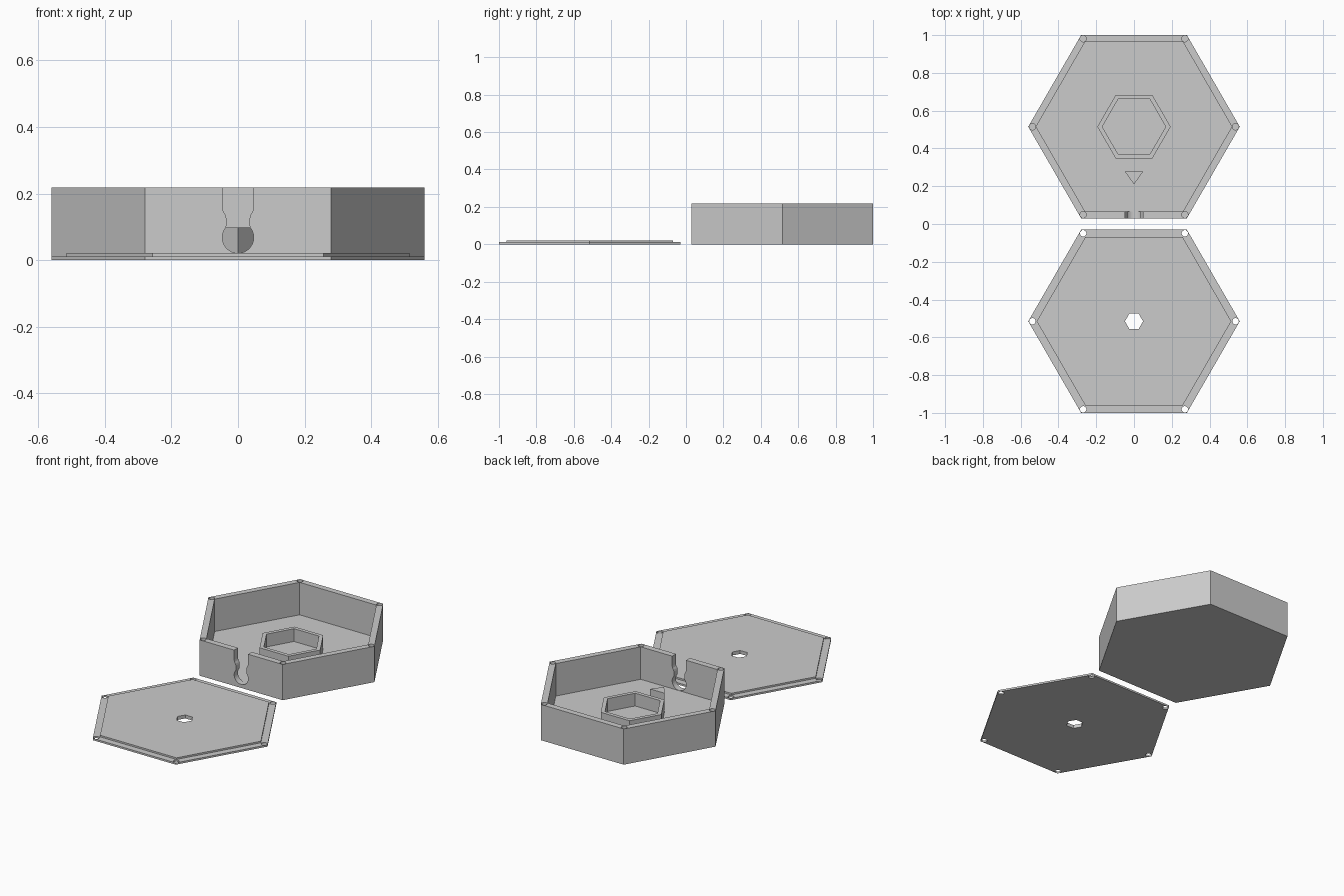
import bpy, bmesh
from math import sin, cos, pi, radians
from mathutils import Matrix

if "Cube" in bpy.data.objects:
    bpy.data.objects.remove(bpy.data.objects["Cube"], do_unlink=True)

GREY = bpy.data.materials.new("light grey plastic")
GREY.use_nodes = True
GREY.diffuse_color = (0.6, 0.6, 0.6, 1)
GREY.node_tree.nodes["Principled BSDF"].inputs["Base Color"].default_value = (0.6, 0.6, 0.6, 1)

TRAY_Y, LID_Y = 0.515, -0.515      # centres of the two hexagons
OUTER_R, PIN_R = 0.56, 0.538       # hexagon corner radius, corner hole position
FLOOR = 0.02
RIM = 0.218


def ngon(radius, sides=6, x=0, y=0, turn=0):
    """Regular outline with its first corner on +x."""
    return [(x + radius * cos(turn + 2 * pi * i / sides),
             y + radius * sin(turn + 2 * pi * i / sides)) for i in range(sides)]


def prism(name, outlines, low, high, upright=False):
    """Extrude outlines along z, or along y when upright (outline is then x, z)."""
    bm = bmesh.new()
    for outline in outlines:
        face = bm.faces.new([bm.verts.new((a, b, low)) for a, b in outline])
        ext = bmesh.ops.extrude_face_region(bm, geom=[face])
        for v in ext["geom"]:
            if isinstance(v, bmesh.types.BMVert):
                v.co.z = high
    if upright:
        swap = Matrix(((1, 0, 0, 0), (0, 0, 1, 0), (0, 1, 0, 0), (0, 0, 0, 1)))
        bm.transform(swap)
    bmesh.ops.recalc_face_normals(bm, faces=bm.faces)
    mesh = bpy.data.meshes.new(name)
    bm.to_mesh(mesh)
    bm.free()
    mesh.materials.append(GREY)
    obj = bpy.data.objects.new(name, mesh)
    bpy.context.collection.objects.link(obj)
    return obj


def cut(target, cutter):
    """Subtract the cutter from the target, then discard the cutter."""
    mod = target.modifiers.new("cut", "BOOLEAN")
    mod.operation, mod.solver, mod.object = "DIFFERENCE", "EXACT", cutter
    bpy.context.view_layer.objects.active = target
    bpy.ops.object.modifier_apply(modifier=mod.name)
    bpy.data.objects.remove(cutter, do_unlink=True)


def corner_holes(y, low, high):
    return prism("corner_hole_cutter",
                 [ngon(0.017, 16, cx, cy) for cx, cy in ngon(PIN_R, y=y)], low, high)


# Tray: hexagonal block with a pocket, blind screw holes and a cable slot
tray = prism("tray", [ngon(OUTER_R, y=TRAY_Y)], 0, RIM)
cut(tray, prism("pocket_cutter", [ngon(0.518, y=TRAY_Y)], FLOOR, 0.3))
cut(tray, corner_holes(TRAY_Y, 0.1, 0.3))

# Keyhole slot: round opening, narrow neck, wide mouth
ROUND_Z, ROUND_R = 0.068, 0.047
right_side = [(ROUND_R * sin(radians(a)), ROUND_Z - ROUND_R * cos(radians(a)))
              for a in range(10, 131, 10)]
right_side += [(0.035, 0.105), (0.035, 0.125), (0.038, 0.136),
               (0.044, 0.146), (0.047, 0.158), (0.047, 0.3)]
keyhole = right_side + [(-x, z) for x, z in reversed(right_side)]
cut(tray, prism("keyhole_cutter", [keyhole], 0, 0.1, upright=True))

# Hexagonal holder standing on the tray floor
holder = prism("holder_ring", [ngon(0.194, y=TRAY_Y)], FLOOR, 0.098)
cut(holder, prism("holder_cutter", [ngon(0.168, y=TRAY_Y)], 0, 0.3))

# Triangular post between the slot and the holder
prism("cable_post", [[(0, 0.21), (0.048, 0.277), (-0.048, 0.277)]], FLOOR, 0.098)

# Lid: thin plate with a raised centre, screw holes and a hexagonal opening
lid = prism("lid_plate", [ngon(OUTER_R, y=LID_Y)], 0, 0.011)
cut(lid, corner_holes(LID_Y, -0.1, 0.1))
lip = prism("lid_raised_centre", [ngon(0.515, y=LID_Y)], 0.011, 0.021)
for part in (lid, lip):
    cut(part, prism("lid_opening_cutter", [ngon(0.048, y=LID_Y)], -0.1, 0.1))
